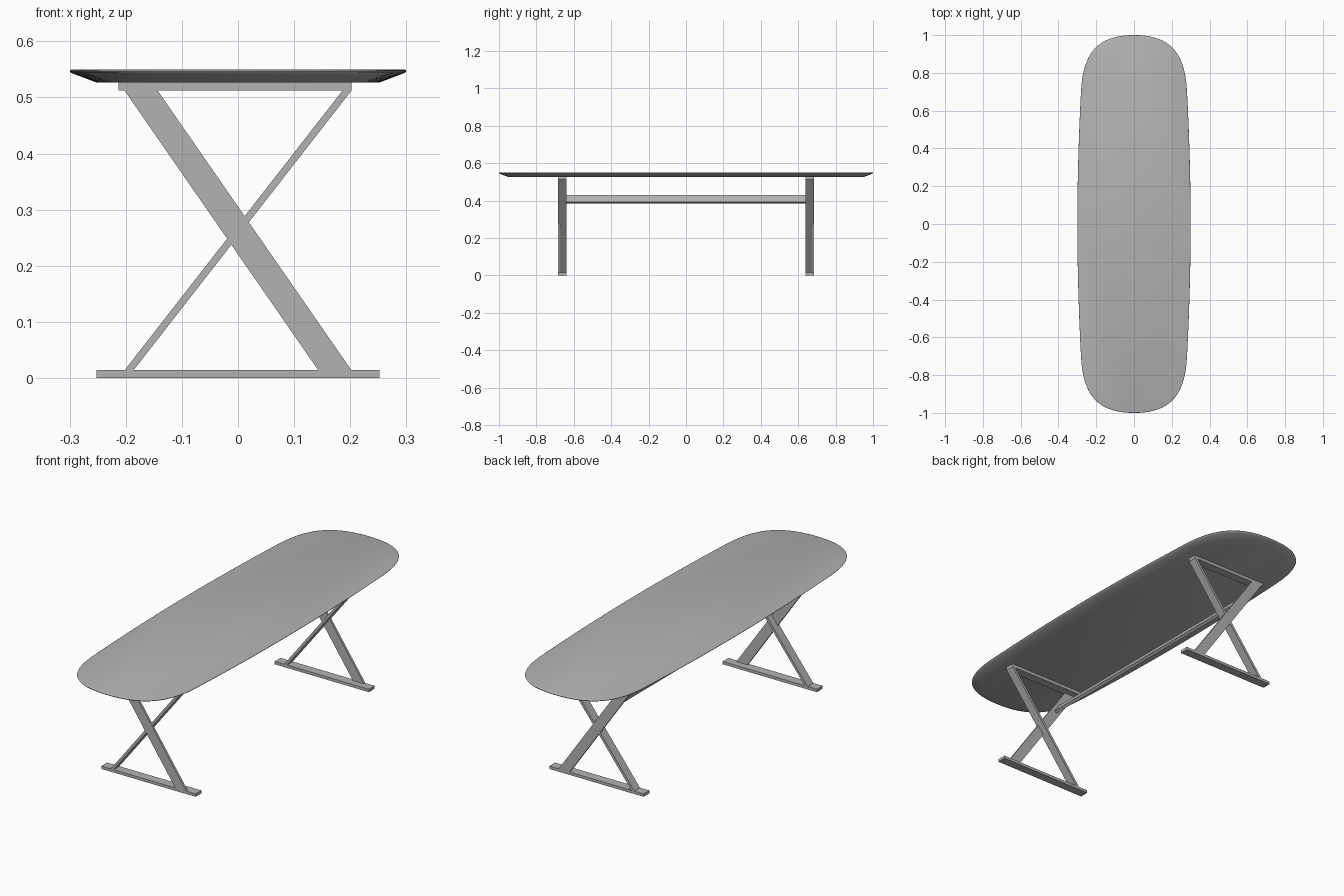
import bpy, bmesh, math
from mathutils import Vector

if "Cube" in bpy.data.objects:
    bpy.data.objects.remove(bpy.data.objects["Cube"])

grey = bpy.data.materials.new("dark_grey")
grey.diffuse_color = (.45, .45, .45, 1)
grey.use_nodes = True
grey.node_tree.nodes["Principled BSDF"].inputs["Base Color"].default_value = grey.diffuse_color

def finish(name, bm, smooth=None):
    bmesh.ops.recalc_face_normals(bm, faces=bm.faces)
    me = bpy.data.meshes.new(name)
    bm.to_mesh(me)
    bm.free()
    me.materials.append(grey)
    ob = bpy.data.objects.new(name, me)
    bpy.context.collection.objects.link(ob)
    if smooth:
        bpy.ops.object.select_all(action='DESELECT')
        ob.select_set(True)
        bpy.context.view_layer.objects.active = ob
        bpy.ops.object.shade_smooth_by_angle(angle=math.radians(smooth))
    return ob

def prism(name, profile, y0, y1):
    """Extrude an (x, z) profile along y."""
    bm = bmesh.new()
    a = [bm.verts.new((x, y0, z)) for x, z in profile]
    b = [bm.verts.new((x, y1, z)) for x, z in profile]
    bm.faces.new(a)
    bm.faces.new(b)
    n = len(a)
    for i in range(n):
        j = (i + 1) % n
        bm.faces.new((a[i], a[j], b[j], b[i]))
    return finish(name, bm)

def bezier(p, n):
    p = [Vector(q) for q in p]
    return [p[0]*(1-t)**3 + p[1]*3*t*(1-t)**2 + p[2]*3*t*t*(1-t) + p[3]*t**3
            for t in (i / n for i in range(n))]

# Tabletop: bowed sides, rounded ends, bevelled underside
quarter = bezier([(.30, 0), (.30, .28), (.289, .55), (.280, .71)], 12)
quarter += bezier([(.280, .71), (.268, .92), (.18, 1), (0, 1)], 20)
half = quarter + [Vector((0, 1))] + [Vector((-p.x, p.y)) for p in reversed(quarter[1:])]
outline = half + [-p for p in half]
n = len(outline)
bm = bmesh.new()
rings = []
for inset, z in [(.047, .527), (.010, .541), (.002, .544), (0, .547), (.001, .549), (.004, .550)]:
    ring = []
    for i, p in enumerate(outline):
        t = (outline[(i + 1) % n] - outline[i - 1]).normalized()
        q = p - Vector((t.y, -t.x)) * inset
        ring.append(bm.verts.new((q.x, q.y, z)))
    rings.append(ring)
for a, b in zip(rings, rings[1:]):
    for i in range(n):
        j = (i + 1) % n
        bm.faces.new((a[i], a[j], b[j], b[i]))
bm.faces.new(rings[0])
bm.faces.new(rings[-1])
finish("tabletop", bm, 50)

# Trestle at each end: foot, top rail, wide thin board outside, narrow deep brace crossing it
FOOT, RAIL, TOP = .014, .512, .528
for side, s in (("front", -1), ("back", 1)):
    y0, y1 = s * .64, s * .684
    prism(side + "_foot", [(-.252, 0), (.252, 0), (.252, FOOT), (-.252, FOOT)], y0, y1)
    prism(side + "_top_rail", [(-.213, RAIL), (.202, RAIL), (.202, TOP), (-.213, TOP)], y0, y1)
    prism(side + "_wide_brace", [(.143, FOOT), (.202, FOOT), (-.143, RAIL), (-.202, RAIL)],
          s * .673, y1)
    prism(side + "_thin_brace", [(-.202, FOOT), (-.186, FOOT), (.202, RAIL), (.186, RAIL)],
          y0, y1 - s * .0005)

# Stretcher: flat bar tilted to follow the wide brace
d = Vector((.345, -.498)).normalized()
nrm = Vector((-d.y, d.x))
c = Vector((-.10, .4075))
prism("stretcher", [c + d * u * .023 + nrm * v * .007
                    for u, v in ((-1, -1), (1, -1), (1, 1), (-1, 1))], -.675, .675)
